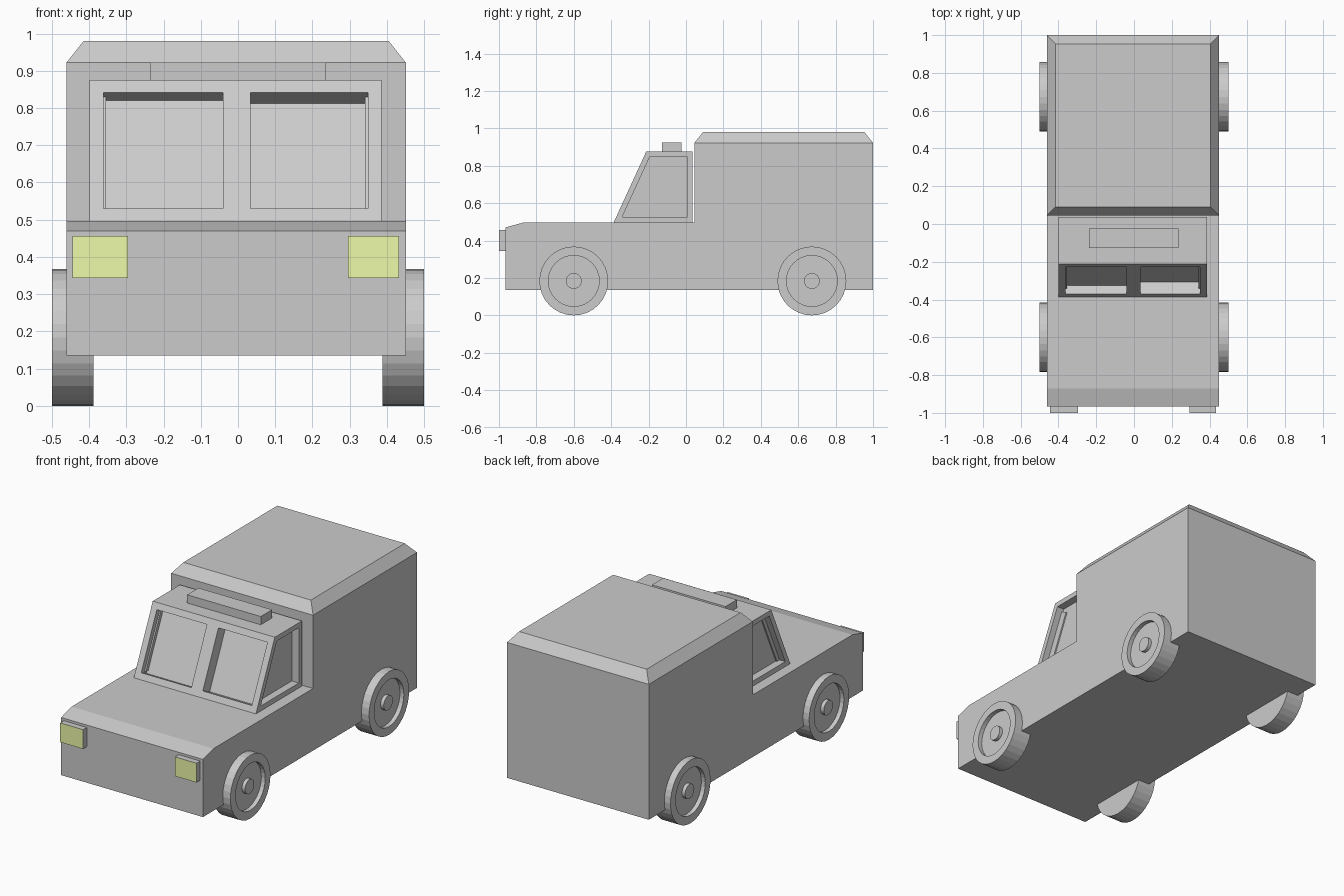
import bpy, bmesh, math
from mathutils import Vector

if "Cube" in bpy.data.objects:
    bpy.data.objects.remove(bpy.data.objects["Cube"])


def finish(bm, name):
    bmesh.ops.recalc_face_normals(bm, faces=bm.faces)
    me = bpy.data.meshes.new(name)
    bm.to_mesh(me)
    bm.free()
    ob = bpy.data.objects.new(name, me)
    bpy.context.collection.objects.link(ob)
    return ob


def prism(profile, x0, x1):
    """Extrude a (y, z) side profile from x0 to x1."""
    bm = bmesh.new()
    face = bm.faces.new([bm.verts.new((x0, y, z)) for y, z in profile])
    ext = bmesh.ops.extrude_face_region(bm, geom=[face])["geom"]
    verts = [g for g in ext if isinstance(g, bmesh.types.BMVert)]
    bmesh.ops.translate(bm, verts=verts, vec=(x1 - x0, 0, 0))
    bmesh.ops.recalc_face_normals(bm, faces=bm.faces)
    bm.normal_update()
    return bm


def box(name, x0, x1, y0, y1, z0, z1):
    return finish(prism([(y0, z0), (y1, z0), (y1, z1), (y0, z1)], x0, x1), name)


def sink_window(bm, face, border, depth):
    """Inset a face to leave a frame, then push the pane inwards."""
    normal = face.normal.copy()
    bmesh.ops.inset_individual(bm, faces=[face], thickness=border, use_even_offset=True)
    pane = bmesh.ops.extrude_discrete_faces(bm, faces=[face])["faces"][0]
    bmesh.ops.translate(bm, verts=pane.verts[:], vec=-normal * depth)


# Lower body, bonnet and rear box with chamfered roof
bm = prism([(-0.966, 0.135), (-0.966, 0.47), (-0.87, 0.496), (0.045, 0.496),
            (0.045, 0.922), (1.0, 0.922), (1.0, 0.135)], -0.461, 0.451)
roof = max(bm.faces, key=lambda f: f.calc_center_median().z if f.normal.z > 0.9 else -1)
bmesh.ops.inset_individual(bm, faces=[roof], thickness=0.046, use_even_offset=True)
bmesh.ops.translate(bm, verts=roof.verts[:], vec=(0, 0, 0.058))
finish(bm, "body")

# Cab with split windscreen and side windows
bm = prism([(-0.387, 0.496), (-0.213, 0.875), (0.036, 0.875), (0.036, 0.496)], -0.399, 0.386)
screen = next(f for f in bm.faces if f.normal.y < -0.5)
bmesh.ops.bisect_plane(bm, geom=[screen] + screen.edges[:] + screen.verts[:],
                       plane_co=(-0.003, 0, 0), plane_no=(1, 0, 0))
bm.normal_update()
panes = [f for f in bm.faces if f.normal.y < -0.5]
sides = [f for f in bm.faces if abs(f.normal.x) > 0.9]
floor = [f for f in bm.faces if f.normal.z < -0.9]
for f in panes:
    sink_window(bm, f, 0.037, 0.05 if f.calc_center_median().x < 0 else 0.07)
for f in sides:
    sink_window(bm, f, 0.029, 0.045)
bmesh.ops.delete(bm, geom=floor, context='FACES')
finish(bm, "cab")

# Roof light bar
box("roof_bar", -0.237, 0.236, -0.128, -0.024, 0.874, 0.923)

# Headlights: grey housing with a coloured front face
housing = bpy.data.materials.new("housing")
housing.diffuse_color = (0.8, 0.8, 0.8, 1)
housing.use_nodes = True
housing.node_tree.nodes["Principled BSDF"].inputs["Base Color"].default_value = housing.diffuse_color
lens = bpy.data.materials.new("lens")
lens.diffuse_color = (0.85, 0.95, 0.4, 1)
lens.use_nodes = True
lens.node_tree.nodes["Principled BSDF"].inputs["Base Color"].default_value = lens.diffuse_color
for name, x0, x1 in (("headlight_left", -0.444, -0.296), ("headlight_right", 0.295, 0.433)):
    ob = box(name, x0, x1, -1.0, -0.964, 0.344, 0.456)
    ob.data.materials.append(housing)
    ob.data.materials.append(lens)
    for p in ob.data.polygons:
        p.material_index = int(p.normal.y < -0.9)

# Wheels: lathed tyre, recessed rim and hub
WHEEL = [(0, 0.388), (0.184, 0.388), (0.184, 0.5), (0.136, 0.5),
         (0.136, 0.475), (0.042, 0.475), (0.042, 0.495), (0, 0.495)]
for end, y in (("front", -0.6), ("rear", 0.673)):
    for side, s in (("left", -1), ("right", 1)):
        bm = bmesh.new()
        centre = Vector((0, y, 0.184))
        vs = [bm.verts.new(centre + Vector((s * x, 0, -r))) for r, x in WHEEL]
        es = [bm.edges.new(pair) for pair in zip(vs, vs[1:])]
        bmesh.ops.spin(bm, geom=vs + es, cent=centre, axis=(1, 0, 0),
                       angle=math.tau, steps=32)
        bmesh.ops.remove_doubles(bm, verts=bm.verts, dist=1e-4)
        finish(bm, f"wheel_{end}_{side}")
